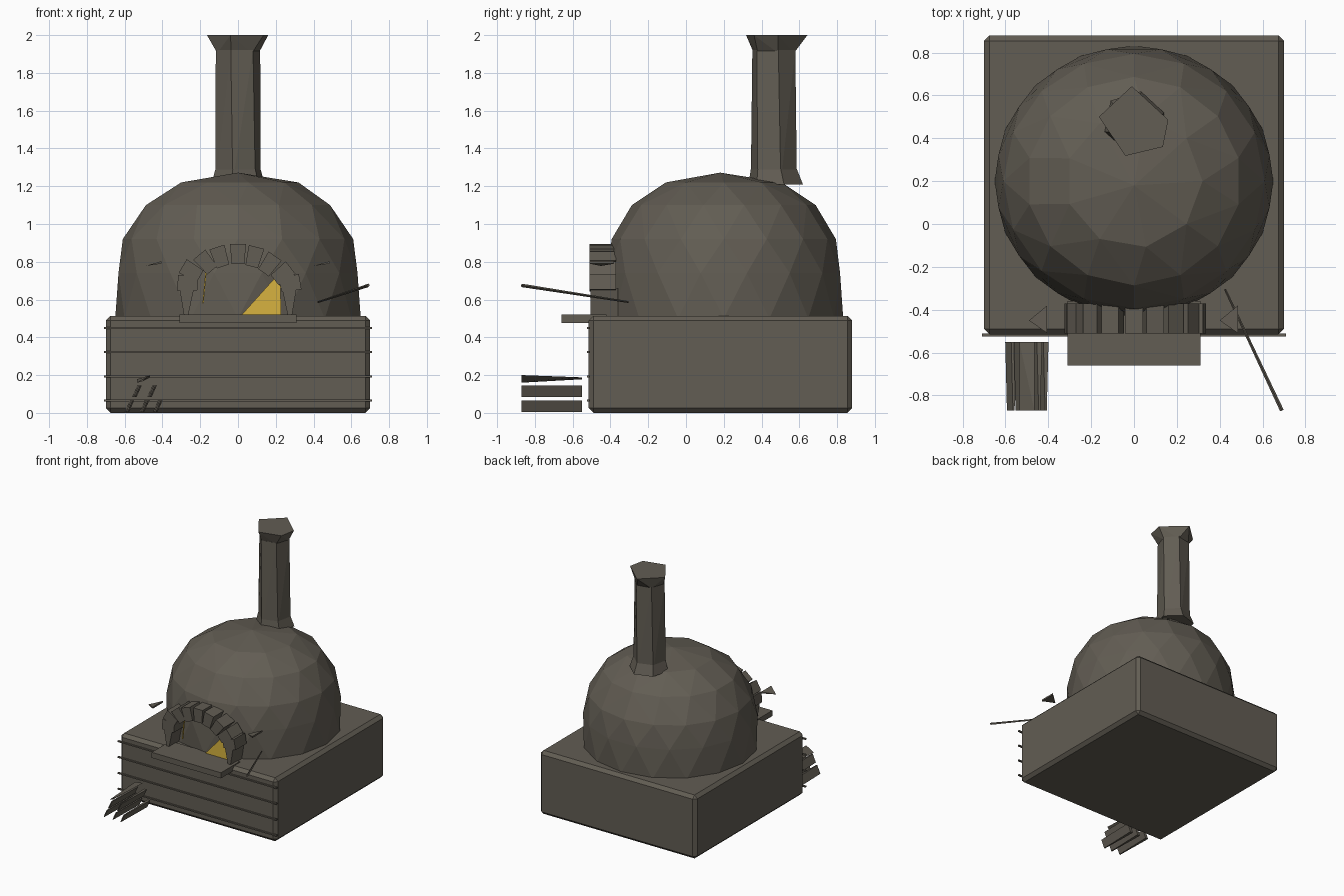
import bpy, bmesh, math
from mathutils import Vector, Matrix

if "Cube" in bpy.data.objects:
    bpy.data.objects.remove(bpy.data.objects["Cube"])


def material(name, rgb):
    m = bpy.data.materials.new(name)
    m.diffuse_color = (*rgb, 1)
    m.use_nodes = True
    m.node_tree.nodes["Principled BSDF"].inputs["Base Color"].default_value = m.diffuse_color
    return m


STONE = material("grey brown stone", (0.122, 0.109, 0.087))
GLOW = material("golden glow", (0.68, 0.45, 0.05))


def finish(name, bm, mat=STONE):
    bmesh.ops.recalc_face_normals(bm, faces=bm.faces)
    me = bpy.data.meshes.new(name)
    bm.to_mesh(me)
    bm.free()
    me.materials.append(mat)
    ob = bpy.data.objects.new(name, me)
    bpy.context.collection.objects.link(ob)
    return ob


def box(name, lo, hi, bevel=0.0):
    lo, hi = Vector(lo), Vector(hi)
    bm = bmesh.new()
    bmesh.ops.create_cube(bm, size=1, matrix=Matrix.Translation((lo + hi) / 2)
                          @ Matrix.Diagonal((*(hi - lo), 1)))
    if bevel:
        bmesh.ops.bevel(bm, geom=bm.edges[:], offset=bevel, segments=1, affect='EDGES')
    return finish(name, bm)


def hull(name, pts, mat=STONE):
    bm = bmesh.new()
    for p in pts:
        bm.verts.new(p)
    bmesh.ops.convex_hull(bm, input=bm.verts[:])
    return finish(name, bm, mat)


def ring(r, z, n, cx=0, cy=0, turn=0.0, ry=None):
    ry = ry or r
    return [(cx + r * math.cos(turn + math.tau * i / n),
             cy + ry * math.sin(turn + math.tau * i / n), z) for i in range(n)]


def prism_y(name, outline, y0, y1, mat=STONE):
    """Extrude an (x, z) outline along y."""
    return hull(name, [(x, y, z) for x, z in outline for y in (y0, y1)], mat)


# Base block and front ledge
box("base", (-0.70, -0.515, 0), (0.70, 0.88, 0.513), 0.025)
box("ledge", (-0.31, -0.66, 0.475), (0.31, -0.42, 0.52))

# Mortar lines across the front
for z in (0.065, 0.193, 0.322, 0.45):
    box("mortar_line", (-0.71, -0.525, z - 0.005), (0.71, -0.51, z + 0.005))

# Faceted dome, staggered rings closed at the crown
dome = []
for k, (r, z) in enumerate([(0.65, 0.50), (0.645, 0.74), (0.61, 0.92),
                            (0.50, 1.10), (0.32, 1.22)]):
    n = 16 if k < 3 else (14 if k == 3 else 9)
    dome += ring(r, z, n, 0, 0.20, math.pi / n * (k % 2), r * 0.973)
hull("dome", dome + [(0, 0.18, 1.272)])

# Chimney: foot, shaft and flared five-sided cap
CY = 0.465
foot = ring(0.148, 1.21, 6, 0.0, CY + 0.01, 0.3)
neck = ring(0.125, 1.29, 6, 0.0, CY, 0.3)
top = ring(0.12, 1.92, 6, 0.0, CY, 0.2)
hull("chimney_foot", foot + neck)
hull("chimney_shaft", ring(0.125, 1.22, 6, 0, CY, 0.3) + top)
hull("chimney_cap", ring(0.112, 1.905, 6, 0, CY, 0.2) +
     [(-0.01, 0.643, 2), (0.16, 0.486, 2), (0.135, 0.36, 2),
      (-0.04, 0.318, 2), (-0.164, 0.50, 2)])

# Arch stones around the mouth: x, z, tilt
stones = [(-0.265, 0.685, 85), (-0.245, 0.75, 60), (-0.17, 0.795, 40), (-0.095, 0.825, 18),
          (0, 0.84, 0), (0.085, 0.825, -14), (0.165, 0.785, -35),
          (0.235, 0.735, -52), (0.275, 0.685, -80)]
for x, z, tilt in stones:
    a = math.radians(tilt)
    c, s = math.cos(a), math.sin(a)
    shape = [(x + u * c - v * s, z + u * s + v * c)
             for u, v in ((-0.034, -0.052), (0.034, -0.052), (0.042, 0.055), (-0.042, 0.055))]
    prism_y("arch_stone", shape, -0.512, -0.37)
for s in (-1, 1):
    prism_y("arch_foot", [(s * 0.31, 0.66), (s * 0.235, 0.65), (s * 0.265, 0.51),
                          (s * 0.285, 0.51)], -0.505, -0.36)

# Fire glow showing in the mouth
prism_y("fire_glow", [(0.02, 0.52), (0.20, 0.72), (0.225, 0.67), (0.228, 0.52)],
        -0.446, -0.438, GLOW)
prism_y("glow_sliver", [(-0.165, 0.76), (-0.172, 0.76), (-0.188, 0.58), (-0.182, 0.58)],
        -0.446, -0.438, GLOW)

# Small shades beside the arch
for x in (-0.405, 0.485):
    hull("side_shade", [(x - 0.085, -0.45, 0.778), (x, -0.38, 0.803), (x, -0.51, 0.803),
                        (x, -0.38, 0.79), (x, -0.51, 0.79)])

# Firewood stack: thin split logs tapering toward the front
logs = [(-0.575, 0.035), (-0.495, 0.035), (-0.425, 0.035), (-0.535, 0.115), (-0.455, 0.115)]
for x, z in logs:
    pts = []
    for y, w in ((-0.55, 0.012), (-0.87, 0.004)):
        pts += [(x - 0.014 - w, y, z - 0.031), (x - 0.014 + w, y, z - 0.031),
                (x + 0.014 + w, y, z + 0.031), (x + 0.014 - w, y, z + 0.031)]
    hull("log", pts)
hull("top_log", [(-0.535, -0.87, 0.16), (-0.51, -0.87, 0.165), (-0.465, -0.87, 0.20),
                 (-0.535, -0.55, 0.178), (-0.465, -0.55, 0.188)])

# Long tool leaning out from the mouth side
a, b = Vector((0.425, -0.305, 0.587)), Vector((0.69, -0.87, 0.675))
bm = bmesh.new()
bmesh.ops.create_cone(bm, cap_ends=True, segments=4, radius1=0.005, radius2=0.009,
                      depth=(b - a).length,
                      matrix=Matrix.Translation((a + b) / 2)
                      @ (b - a).to_track_quat('Z', 'Y').to_matrix().to_4x4())
finish("tool_handle", bm)
